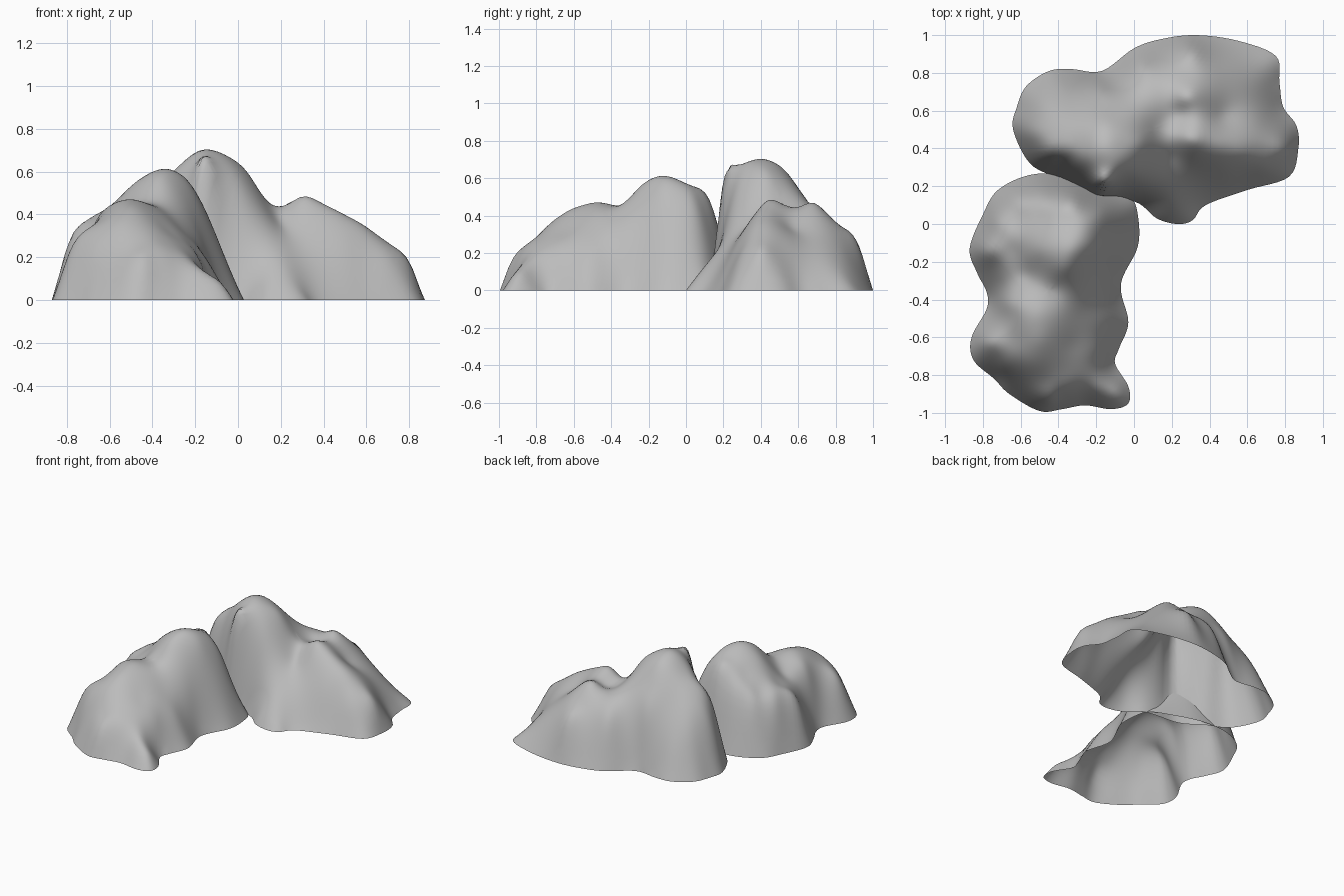
import bpy, bmesh, math
from mathutils import Vector

cube = bpy.data.objects.get("Cube")
if cube:
    bpy.data.objects.remove(cube, do_unlink=True)

stone = bpy.data.materials.new("stone_grey")
stone.use_nodes = True
GREY = (0.5, 0.5, 0.5, 1)
stone.diffuse_color = GREY
stone.node_tree.nodes["Principled BSDF"].inputs["Base Color"].default_value = GREY

RINGS = 28
SOFTNESS = 0.05


def smooth_loop(points, steps):
    """Closed smooth curve through the points."""
    count, loop = len(points), []
    for i in range(count):
        a, b, c, d = (points[(i + k - 1) % count] for k in range(4))
        for step in range(steps):
            t = step / steps
            loop.append(0.5 * (2 * b + (c - a) * t + (2 * a - 5 * b + 4 * c - d) * t * t
                               + (3 * b - a - 3 * c + d) * t ** 3))
    return loop


def kernel(p, q):
    return math.sqrt((p - q).length_squared + SOFTNESS ** 2)


def solve(rows):
    """Gaussian elimination on an augmented matrix."""
    size = len(rows)
    for col in range(size):
        pivot = max(range(col, size), key=lambda r: abs(rows[r][col]))
        rows[col], rows[pivot] = rows[pivot], rows[col]
        for r in range(col + 1, size):
            factor = rows[r][col] / rows[col][col]
            if factor:
                for k in range(col, size + 1):
                    rows[r][k] -= factor * rows[col][k]
    result = [0.0] * size
    for r in reversed(range(size)):
        known = sum(rows[r][k] * result[k] for k in range(r + 1, size))
        result[r] = (rows[r][size] - known) / rows[r][r]
    return result


def height_field(spots):
    """Smooth surface height passing through every (position, height) spot."""
    rows = [[kernel(p, q) for q, _ in spots] + [h] for p, h in spots]
    weights = solve(rows)

    def height(p):
        return max(0.0, sum(w * kernel(p, q) for w, (q, _) in zip(weights, spots)))
    return height


def build_hill(name, centre, outline, crests):
    """Open shell lofted from the ground outline to the centre; input in hundredths."""
    centre = Vector(centre) / 100
    outline = [Vector(p) / 100 for p in outline]
    spots = [(p, 0.0) for p in smooth_loop(outline, 2)]
    spots += [(Vector((x, y)) / 100, z / 100) for x, y, z in crests]
    height = height_field(spots)
    loop = smooth_loop(outline, 6)

    bm = bmesh.new()
    rings = []
    for k in range(RINGS):
        shrink = 1 - k / RINGS
        ring = []
        for p in loop:
            q = centre.lerp(p, shrink)
            ring.append(bm.verts.new((q.x, q.y, height(q) if k else 0.0)))
        rings.append(ring)
    top = bm.verts.new((centre.x, centre.y, height(centre)))
    count = len(loop)
    for i in range(count):
        j = (i + 1) % count
        for outer, inner in zip(rings, rings[1:]):
            bm.faces.new((outer[i], outer[j], inner[j], inner[i]))
        bm.faces.new((rings[-1][i], rings[-1][j], top))
    for face in bm.faces:
        face.smooth = True
    mesh = bpy.data.meshes.new(name)
    bm.to_mesh(mesh)
    bm.free()
    mesh.materials.append(stone)
    hill = bpy.data.objects.new(name, mesh)
    bpy.context.collection.objects.link(hill)
    return hill


# Long hill on the right, with a peak, a saddle and a low toe at the front
build_hill(
    "front_hill", (-45, -35),
    [(-55, 26), (-72, 18), (-80, 5), (-87, -13), (-83, -26), (-78, -36), (-78, -45),
     (-86, -60), (-85, -72), (-74, -82), (-66, -90), (-50, -99), (-38, -98), (-26, -96),
     (-12, -98), (-3, -95), (-3, -86), (-10, -74), (-8, -66), (-3, -52), (-7, -32),
     (2, -12), (2, 5), (-2, 14), (-15, 20), (-35, 26)],
    [(-79, -14, 27), (-65, -14, 39), (-50, -14, 53), (-33, -14, 61), (-22, -12, 53),
     (-10, -10, 28), (-35, 2, 56), (-33, 13, 47), (-18, 6, 42), (-50, 4, 47),
     (-62, 4, 38), (-73, 2, 28), (-49, 16, 36), (-62, 14, 30), (-70, -27, 29),
     (-57, -27, 40), (-37, -24, 56), (-42, -34, 46),
     (-27, -30, 44), (-16, -32, 24), (-68, -42, 33), (-50, -47, 47), (-38, -46, 43),
     (-26, -46, 33), (-14, -50, 18), (-78, -62, 24), (-64, -62, 37), (-50, -62, 43),
     (-32, -64, 32), (-18, -68, 18), (-70, -76, 20), (-55, -74, 34), (-36, -78, 28),
     (-47, -84, 25), (-52, -91, 15), (-34, -88, 19), (-18, -87, 14), (-8, -90, 8),
     (-44, -95, 12)])

# Broad hill at the back, with the main peak and a lower ridge towards the left
build_hill(
    "back_hill", (10, 50),
    [(-55, 32), (-40, 24), (-25, 15), (0, 12), (12, 3), (23, 0), (31, 2), (38, 10),
     (60, 18), (82, 25), (87, 40), (86, 52), (79, 62), (77, 75), (75, 89), (55, 97),
     (33, 100), (15, 98), (0, 93), (-17, 81), (-33, 82), (-45, 81), (-57, 73),
     (-62, 62), (-64, 50)],
    [(-17, 41, 70), (-7, 42, 68), (4, 43, 60), (12, 49, 47), (17, 56, 42),
     (-16, 28, 67), (-16, 19, 53), (-16, 53, 64), (-14, 62, 52), (-18, 72, 33),
     (-30, 44, 60), (-31, 30, 47), (-43, 47, 49), (-55, 48, 28), (-46, 36, 39),
     (-32, 62, 43), (-48, 64, 28), (-40, 74, 18), (0, 25, 49), (10, 22, 32),
     (21, 12, 15), (20, 36, 37), (30, 44, 48), (30, 30, 31), (45, 41, 42),
     (57, 38, 35), (71, 37, 25), (81, 40, 16), (70, 28, 16), (50, 27, 24),
     (24, 59, 42), (47, 57, 34), (66, 56, 23), (19, 69, 43), (28, 67, 47),
     (41, 69, 38), (56, 72, 24), (67, 75, 12), (5, 74, 40), (28, 82, 35),
     (52, 84, 19), (30, 92, 25), (3, 84, 27)])
